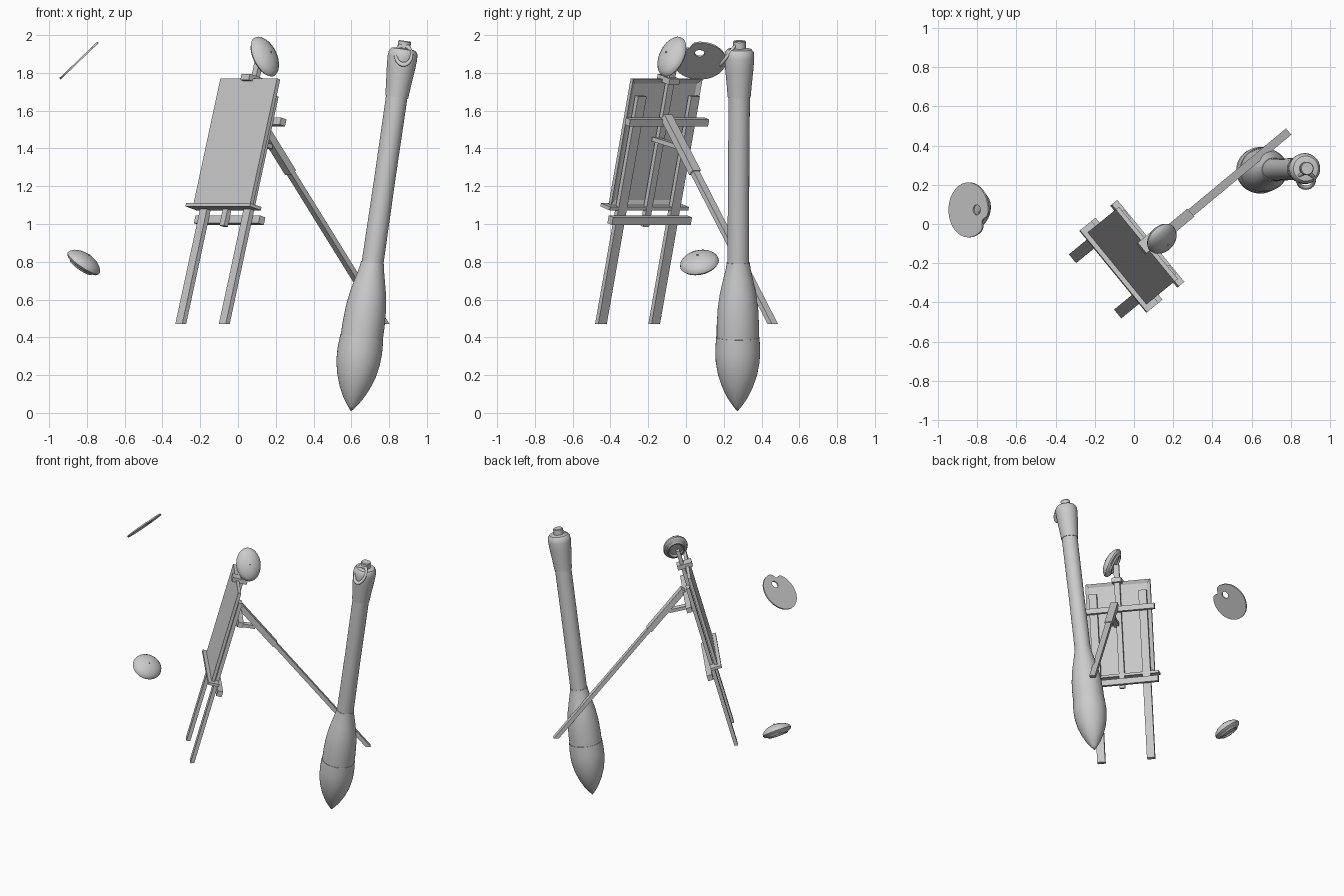
import bpy, bmesh, math
from mathutils import Matrix, Vector

cube = bpy.data.objects.get("Cube")
if cube:
    bpy.data.objects.remove(cube, do_unlink=True)

grey = bpy.data.materials.new("plain grey")
grey.use_nodes = True
grey.diffuse_color = (0.6, 0.6, 0.6, 1)
grey.node_tree.nodes["Principled BSDF"].inputs["Base Color"].default_value = (0.6, 0.6, 0.6, 1)


def frame(x, y, z, origin):
    """Matrix from three axes and an origin."""
    m = Matrix((x, y, z)).transposed().to_4x4()
    m.translation = origin
    return m


def axis_frame(normal, origin):
    """Frame with local z along the normal, local x level, local y uphill."""
    n = Vector(normal).normalized()
    side = Vector((0, 0, 1)).cross(n).normalized()
    return frame(side, n.cross(side), n, origin)


def finish(name, bm, smooth=False):
    bmesh.ops.recalc_face_normals(bm, faces=bm.faces)
    mesh = bpy.data.meshes.new(name)
    bm.to_mesh(mesh)
    bm.free()
    mesh.materials.append(grey)
    ob = bpy.data.objects.new(name, mesh)
    bpy.context.collection.objects.link(ob)
    if smooth:
        bpy.ops.object.select_all(action="DESELECT")
        ob.select_set(True)
        bpy.context.view_layer.objects.active = ob
        bpy.ops.object.shade_smooth_by_angle(angle=math.radians(35))
    return ob


def box(name, matrix, u, v, w, floor=None):
    """Box from three (min, max) ranges; floor cuts it level at that height."""
    bm = bmesh.new()
    bmesh.ops.create_cube(bm, size=1)
    for p in bm.verts:
        p.co = [r[0] if c < 0 else r[1] for c, r in zip(p.co, (u, v, w))]
    bm.transform(matrix)
    if floor is not None:
        cut = bmesh.ops.bisect_plane(bm, geom=bm.verts[:] + bm.edges[:] + bm.faces[:],
                                     plane_co=(0, 0, floor), plane_no=(0, 0, -1), clear_outer=True)
        bmesh.ops.holes_fill(bm, edges=[e for e in cut["geom_cut"] if isinstance(e, bmesh.types.BMEdge)])
    return finish(name, bm)


def lathe(name, matrix, profile, steps=40):
    """Revolve (radius, height) pairs round local z."""
    bm = bmesh.new()
    pts = [bm.verts.new((r, 0, h)) for r, h in profile]
    edges = [bm.edges.new(pair) for pair in zip(pts, pts[1:])]
    bmesh.ops.spin(bm, geom=pts + edges, cent=(0, 0, 0), axis=(0, 0, 1),
                   angle=math.tau, steps=steps)
    bmesh.ops.remove_doubles(bm, verts=bm.verts, dist=1e-4)
    bm.transform(matrix)
    return finish(name, bm, True)


# Easel frame: u across, v up the slope, w out of the picture side
u = Vector((0.633, -0.774, 0)).normalized()
v = Vector((0.207, 0.169, 0.963)).normalized()
easel = frame(u, v, u.cross(v), (0.06, -0.107, 1.77))

# Canvas with a recessed back
canvas = box("canvas", easel, (-0.237, 0.237), (-0.69, 0), (-0.018, 0.004))
bm = bmesh.new()
bm.from_mesh(canvas.data)
back = min(bm.faces, key=lambda f: f.normal.dot(u.cross(v)))
bmesh.ops.inset_region(bm, faces=[back], thickness=0.035, depth=-0.012)
bm.to_mesh(canvas.data)
bm.free()

# Legs, rails and mast
for side, name in ((-1, "right_leg"), (1, "left_leg")):
    box(name, easel, (side * 0.182 - 0.029, side * 0.182 + 0.029), (-1.4, -0.085), (-0.052, -0.026), 0.47)
box("upper_rail", easel, (-0.27, 0.27), (-0.238, -0.2), (-0.09, -0.052))
box("lower_rail", easel, (-0.27, 0.27), (-0.78, -0.738), (-0.09, -0.052))
box("canvas_tray", easel, (-0.27, 0.27), (-0.71, -0.692), (-0.05, 0.028))
box("mast", easel, (-0.02, 0.02), (-0.8, 0.12), (-0.052, -0.026))
box("canvas_clamp", easel, (-0.035, 0.035), (-0.015, 0.018), (-0.075, 0.03))

# Telescopic rear leg and its strut
top, foot = Vector((0.1, -0.1, 1.56)), Vector((0.775, 0.46, 0.47))
rear = axis_frame(top - foot, top)
box("rear_leg_sleeve", rear, (-0.027, 0.027), (-0.02, 0.02), (-0.37, 0.01))
box("rear_leg", rear, (-0.021, 0.021), (-0.014, 0.014), (-1.5, -0.3), 0.47)
a, b = Vector((0.02, -0.165, 1.45)), Vector((0.17, -0.04, 1.41))
box("rear_strut", axis_frame(b - a, a), (-0.02, 0.02), (-0.012, 0.012), (0, (b - a).length))

# Paintbrush standing on its tip
brush = axis_frame((0.285, 0.011, 1.96), (0.597, 0.272, 0))
lathe("bristles", brush, [(0, 0.008), (0.022, 0.035), (0.05, 0.075), (0.08, 0.135), (0.103, 0.2),
                          (0.116, 0.27), (0.119, 0.33), (0.115, 0.405), (0, 0.405)])
lathe("ferrule", brush, [(0, 0.405), (0.112, 0.405), (0.112, 0.47), (0.107, 0.56), (0.096, 0.64),
                         (0.08, 0.71), (0.066, 0.77), (0.061, 0.805), (0, 0.805)])
lathe("handle", brush, [(0, 0.8), (0.058, 0.8), (0.056, 1.25), (0.057, 1.7), (0, 1.7)])
lathe("handle_grip", brush, [(0, 1.69), (0.061, 1.69), (0.066, 1.75), (0.075, 1.84), (0.079, 1.9),
                             (0.076, 1.93), (0.064, 1.945), (0.04, 1.95), (0, 1.95)])
lathe("handle_tip", brush, [(0, 1.94), (0.034, 1.94), (0.034, 1.985), (0.03, 1.99), (0, 1.99)])

# Hanging loop on the brush
bpy.ops.mesh.primitive_torus_add(major_radius=0.042, minor_radius=0.009, major_segments=28, minor_segments=10)
loop = bpy.context.object
loop.name = "hanging_loop"
loop.matrix_world = axis_frame((0, -0.8, 0.6), (0.877, 0.223, 1.895)) @ Matrix.Diagonal((1, 1.5, 1, 1))
loop.data.materials.append(grey)
bpy.ops.object.shade_smooth_by_angle(angle=math.radians(60))

# Berets: hollow dome with a rolled rim and a small stalk
beret = [(0, 0.02), (0.5, 0.01), (0.6, -0.1), (0.68, -0.1), (0.75, 0), (0.92, 0.06), (1, 0.17), (0.97, 0.3),
         (0.84, 0.45), (0.6, 0.59), (0.3, 0.68), (0.05, 0.7), (0.04, 0.76), (0, 0.76)]
for name, normal, place, size in (
        ("easel_beret", (0.62, -0.58, 0.44), (0.128, -0.062, 1.877), (0.086, 0.117, 0.1)),
        ("floating_beret", (0.55, -0.2, 0.8), (-0.828, 0.075, 0.778), (0.105, 0.1, 0.1))):
    lathe(name, axis_frame(normal, place) @ Matrix.Diagonal((*size, 1)), beret)

# Palette: notched oval with a thumb hole
curve = bpy.data.curves.new("palette", "CURVE")
curve.dimensions, curve.fill_mode, curve.extrude = "2D", "BOTH", 0.005
angles = [math.tau * i / 64 for i in range(64)]
outline = []
for t in angles:
    away = math.remainder(t + 0.5, math.tau)
    r = 0.14 - 0.03 * math.exp(-(away / 0.2) ** 2)
    outline.append((r * math.cos(t), r * math.sin(t)))
hole = [(0.06 + 0.026 * math.cos(t), 0.026 * math.sin(t)) for t in angles[::2]]
for ring in (outline, hole):
    spline = curve.splines.new("POLY")
    spline.points.add(len(ring) - 1)
    for p, (x, y) in zip(spline.points, ring):
        p.co = (x, y, 0, 1)
    spline.use_cyclic_u = True
curve.materials.append(grey)
palette = bpy.data.objects.new("palette", curve)
bpy.context.collection.objects.link(palette)
palette.matrix_world = frame(Vector((0.72, 0, 0.69)), Vector((0, 1, 0)), Vector((-0.69, 0, 0.72)),
                             (-0.842, 0.072, 1.865))
bpy.ops.object.select_all(action="DESELECT")
palette.select_set(True)
bpy.context.view_layer.objects.active = palette
bpy.ops.object.convert(target="MESH")
